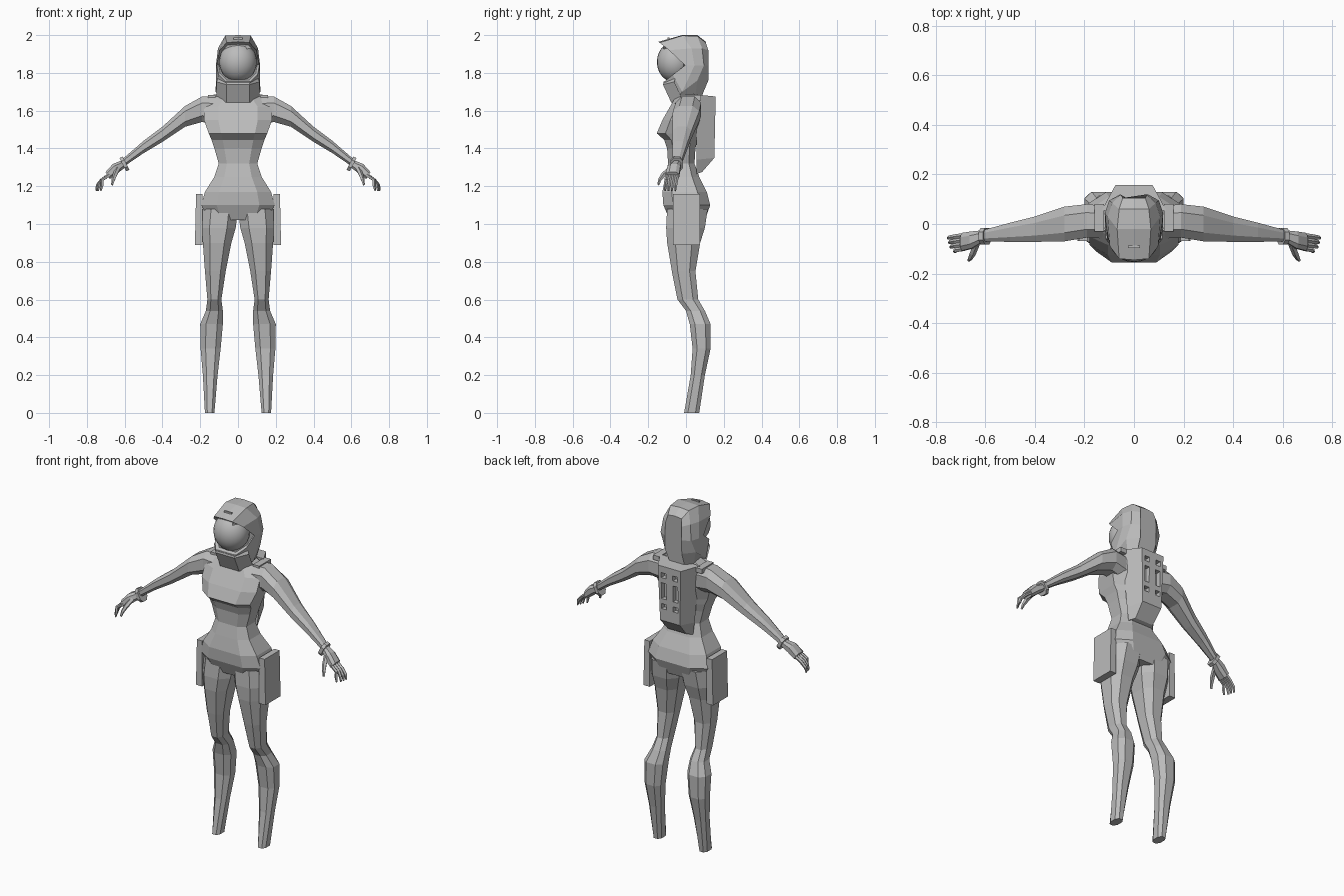
import bpy, bmesh, math
from mathutils import Vector

if "Cube" in bpy.data.objects:
    bpy.data.objects.remove(bpy.data.objects["Cube"])

grey = bpy.data.materials.new("suit_grey")
grey.diffuse_color = (0.5, 0.5, 0.5, 1)
grey.use_nodes = True
grey.node_tree.nodes["Principled BSDF"].inputs["Base Color"].default_value = grey.diffuse_color


def finish(name, bm, mirror=False):
    """Turn a bmesh into a named object, optionally mirrored across x."""
    bmesh.ops.recalc_face_normals(bm, faces=bm.faces)
    me = bpy.data.meshes.new(name)
    bm.to_mesh(me)
    bm.free()
    me.materials.append(grey)
    ob = bpy.data.objects.new(name, me)
    bpy.context.collection.objects.link(ob)
    if mirror:
        ob.modifiers.new("mirror", 'MIRROR')
        ob.modifiers["mirror"].use_mirror_merge = False
    return ob


def loft(name, rings, mirror=False, caps=(True, True)):
    """Skin a list of equal-length point loops."""
    bm = bmesh.new()
    vs = [[bm.verts.new(p) for p in r] for r in rings]
    n = len(vs[0])
    for a, b in zip(vs, vs[1:]):
        for i in range(n):
            j = (i + 1) % n
            bm.faces.new((a[i], a[j], b[j], b[i]))
    if caps[0]:
        bm.faces.new(vs[0])
    if caps[1]:
        bm.faces.new(vs[-1])
    return finish(name, bm, mirror)


def octagon(lo_u, hi_u, lo_v, hi_v, k):
    """Box with cut corners as eight (u, v) points."""
    cu, cv, ru, rv = (lo_u + hi_u) / 2, (lo_v + hi_v) / 2, (hi_u - lo_u) / 2, (hi_v - lo_v) / 2
    pts = [(1, -k), (1, k), (k, 1), (-k, 1), (-1, k), (-1, -k), (-k, -1), (k, -1)]
    return [(cu + ru * a, cv + rv * b) for a, b in pts]


def upright(z, x0, x1, y0, y1, k=0.5):
    return [(x, y, z) for x, y in octagon(x0, x1, y0, y1, k)]


def sideways(x, y0, y1, z0, z1, tilt=0.0, k=0.5):
    zc = (z0 + z1) / 2
    return [(x + tilt * (z - zc), y, z) for y, z in octagon(y0, y1, z0, z1, k)]


def tube(name, pts, radii, sides=5):
    """Tapered finger-like tube along points, mirrored."""
    pts = [Vector(p) for p in pts]
    d = (pts[-1] - pts[0]).normalized()
    u = d.cross(Vector((0, 1, 0))).normalized()
    v = d.cross(u)
    angles = [2 * math.pi * i / sides for i in range(sides)]
    return loft(name, [[p + r * (u * math.cos(a) + v * math.sin(a)) for a in angles]
                       for p, r in zip(pts, radii)], True)


def box(bm, x0, x1, y0, y1, z0, z1):
    vs = bmesh.ops.create_cube(bm, size=1)["verts"]
    for v in vs:
        v.co = ((x0 + x1) / 2 + v.co.x * (x1 - x0), (y0 + y1) / 2 + v.co.y * (y1 - y0),
                (z0 + z1) / 2 + v.co.z * (z1 - z0))
    return vs


# Torso: height, half width, front, back
torso = [(1.02, .15, -.085, .10), (1.10, .195, -.12, .128), (1.17, .175, -.125, .11),
         (1.25, .125, -.11, .07), (1.32, .102, -.095, .045), (1.40, .125, -.10, .05),
         (1.445, .14, -.115, .06), (1.48, .155, -.155, .065), (1.55, .18, -.125, .075),
         (1.62, .18, -.085, .08), (1.665, .13, -.06, .07), (1.70, .07, -.04, .06)]
loft("torso", [upright(z, -w, w, a, b, .58) for z, w, a, b in torso])

# Legs: height, inner, outer, front, back
leg = [(1.08, .0, .19, -.10, .115), (.98, .012, .197, -.105, .10), (.90, .035, .186, -.10, .075),
       (.75, .065, .175, -.075, .05), (.60, .088, .162, -.045, .065), (.54, .08, .17, .0, .10),
       (.47, .08, .2, .02, .13), (.34, .092, .198, .035, .13), (.20, .108, .186, .025, .10),
       (.0, .125, .175, -.01, .07)]
loft("leg", [upright(*r) for r in leg], True)

# Arms: distance out, front, back, bottom, top
arm = [(.09, -.06, .07, 1.52, 1.675), (.19, -.055, .08, 1.54, 1.675), (.28, -.07, .07, 1.515, 1.625),
       (.40, -.072, .03, 1.435, 1.515), (.50, -.072, .005, 1.375, 1.44), (.61, -.07, -.025, 1.30, 1.345)]
loft("arm", [sideways(*r) for r in arm], True)
loft("wrist_cuff", [sideways(.592, -.082, -.016, 1.287, 1.357, .5),
                    sideways(.610, -.082, -.016, 1.279, 1.349, .5)], True)

# Hands
loft("palm", [sideways(.605, -.07, -.025, 1.30, 1.338, .4), sideways(.65, -.098, -.03, 1.268, 1.318, .5),
              sideways(.69, -.108, -.036, 1.238, 1.275, .6)], True)
for i in range(4):
    y, r = -.045 - .018 * i, (.76, .755, .75, .735)[i]
    tube("finger", [(.68, y, 1.262), (.72, y - .006, 1.233), (r - .015, y - .01, 1.205), (r - .009, y - .012, 1.176)],
         [.010, .010, .009, .005])
tube("thumb", [(.635, -.08, 1.295), (.65, -.118, 1.262), (.66, -.138, 1.235), (.666, -.147, 1.208)],
     [.014, .013, .010, .006])

# Helmet shell: half loops running from crown to chin, mirrored into closed loops
rim = [(0, -.145, 1.965), (.06, -.14, 1.96), (.097, -.09, 1.92), (.113, -.005, 1.84),
       (.104, -.07, 1.79), (.062, -.12, 1.75), (0, -.12, 1.75)]
mid = [(0, -.02, 2.0), (.068, -.02, 1.997), (.106, .03, 1.93), (.117, .045, 1.84),
       (.118, -.02, 1.70), (.066, -.07, 1.65), (0, -.07, 1.65)]
rear = [(0, .06, 2.0), (.06, .06, 1.995), (.088, .085, 1.93), (.1, .095, 1.84),
        (.105, .06, 1.76), (.085, .05, 1.68), (0, .05, 1.68)]
back = [(0, .105, 1.965), (.045, .105, 1.96), (.052, .118, 1.92), (.055, .12, 1.84),
        (.055, .118, 1.76), (.05, .085, 1.68), (0, .085, 1.68)]
lip = [(x * .9, y + .02, 1.855 + (z - 1.855) * .88) for x, y, z in rim]


def closed(half):
    return half + [(-x, y, z) for x, y, z in half[-2:0:-1]]


loft("helmet", [closed(h) for h in (lip, rim, mid, rear, back)])

# Chin guard panel and brow detail
loft("chin_guard", [[(-w, y, z), (w, y, z), (w * 1.85, y + .06, z + .015), (-w * 1.85, y + .06, z + .015)]
                    for w, y, z in ((.062, -.078, 1.643), (.062, -.122, 1.738), (.058, -.118, 1.755))])
bm = bmesh.new()
box(bm, -.025, .025, -.097, -.087, 1.978, 1.987)
finish("brow_plate", bm)

# Visor bubble
bm = bmesh.new()
bmesh.ops.create_uvsphere(bm, u_segments=24, v_segments=14, radius=1)
for v in bm.verts:
    v.co = (v.co.x * .1, -.06 + v.co.y * .094, 1.858 + v.co.z * .108)
for f in bm.faces:
    f.smooth = True
finish("visor", bm)

# Backpack: tapered outward, sloped underside, recessed slots
pack = [[(-f, .055, z0), (f, .055, z0), (b, y, z1), (-b, y, z1)]
        for f, b, y, z0, z1 in ((.085, .06, .085, 1.265, 1.275), (.095, .065, .15, 1.34, 1.35),
                                (.13, .075, .157, 1.685, 1.675))]
pack_ob = loft("backpack", pack)
bm = bmesh.new()
for s in (-1, 1):
    for z0, z1 in ((1.42, 1.45), (1.48, 1.575), (1.605, 1.635)):
        box(bm, s * .038 - .016, s * .038 + .016, .125, .2, z0, z1)
cutter = finish("slot_cutter", bm)
cutter.hide_render = True
cutter.hide_viewport = True
cut = pack_ob.modifiers.new("slots", 'BOOLEAN')
cut.object = cutter
cut.operation = 'DIFFERENCE'
cut.solver = 'EXACT'

# Shoulder strap pads and hip pouches
bm = bmesh.new()
box(bm, .12, .16, -.03, .08, 1.655, 1.682)
finish("strap_pad", bm, True)
bm = bmesh.new()
for v in box(bm, .187, .228, -.068, .073, .89, 1.16):
    if v.co.z > 1 and v.co.x > .2:
        v.co.x -= .006
finish("hip_pouch", bm, True)
